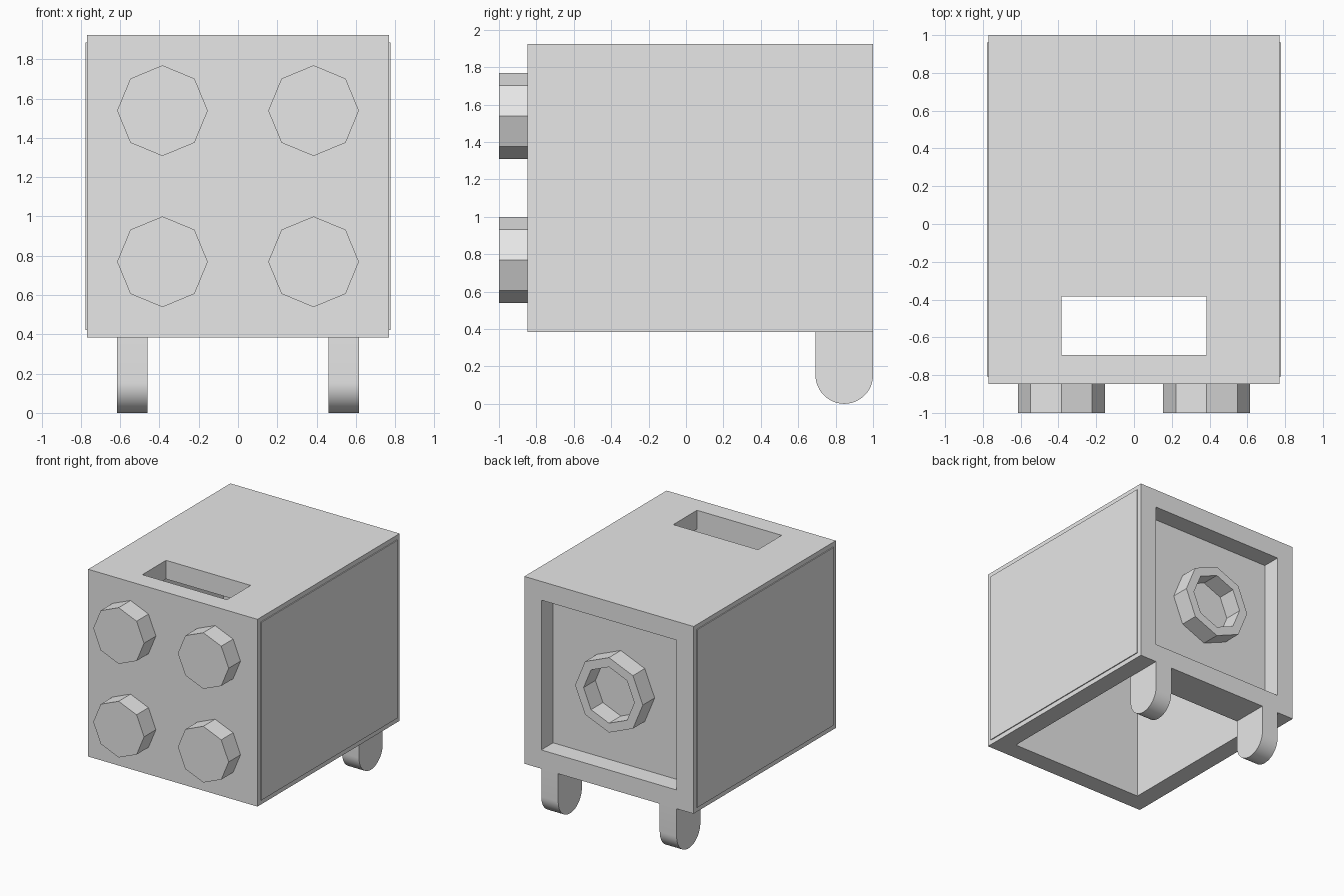
import bpy
import bmesh
from math import cos, sin, pi, radians
from mathutils import Matrix

if "Cube" in bpy.data.objects:
    bpy.data.objects.remove(bpy.data.objects["Cube"], do_unlink=True)

U = 2 / 13                      # one module: wall, stud and recess depth
FRONT, BACK = -5.5 * U, 6.5 * U
BOTTOM, TOP = 2.5 * U, 12.5 * U
MIDDLE = (BOTTOM + TOP) / 2

grey = bpy.data.materials.new("plain grey")
grey.use_nodes = True
colour = (0.8, 0.8, 0.8, 1)
grey.diffuse_color = colour
grey.node_tree.nodes["Principled BSDF"].inputs["Base Color"].default_value = colour


def finish(name, bm):
    bmesh.ops.recalc_face_normals(bm, faces=bm.faces)
    mesh = bpy.data.meshes.new(name)
    bm.to_mesh(mesh)
    bm.free()
    mesh.materials.append(grey)
    obj = bpy.data.objects.new(name, mesh)
    bpy.context.collection.objects.link(obj)
    return obj


def box(name, x, y, z):
    """Box from (low, high) pairs on each axis."""
    bm = bmesh.new()
    bmesh.ops.create_cube(bm, size=1)
    for v in bm.verts:
        v.co = [p[0] if c < 0 else p[1] for c, p in zip(v.co, (x, y, z))]
    return finish(name, bm)


def octagon(name, x, z, radius, y0, y1):
    """Eight-sided cylinder along y."""
    bm = bmesh.new()
    bmesh.ops.create_cone(bm, cap_ends=True, segments=8, radius1=radius,
                          radius2=radius, depth=y1 - y0)
    bm.transform(Matrix.Translation((x, (y0 + y1) / 2, z))
                 @ Matrix.Rotation(pi / 2, 4, "X"))
    return finish(name, bm)


def cut(obj, cutter):
    """Subtract the cutter, then discard it."""
    cutter.hide_render = True
    mod = obj.modifiers.new("cut", "BOOLEAN")
    mod.operation = "DIFFERENCE"
    mod.solver = "EXACT"
    mod.object = cutter
    bpy.context.view_layer.update()
    mesh = bpy.data.meshes.new_from_object(
        obj.evaluated_get(bpy.context.evaluated_depsgraph_get()))
    obj.modifiers.clear()
    obj.data = mesh
    bpy.data.objects.remove(cutter, do_unlink=True)


# Hollow body: open underneath, slot in the top, square recess in the back
body = box("body", (-5 * U, 5 * U), (FRONT, BACK), (BOTTOM, TOP))
cut(body, box("cavity_cutter", (-4 * U, 4 * U), (FRONT + U, BACK - 2 * U),
              (BOTTOM - U, TOP - U)))
cut(body, box("slot_cutter", (-2.5 * U, 2.5 * U), (FRONT + U, FRONT + 3 * U),
              (TOP - 2 * U, TOP + U)))
cut(body, box("recess_cutter", (-4 * U, 4 * U), (BACK - U, BACK + U),
              (BOTTOM + U, TOP - U)))

# Octagonal tube in the recess
tube = octagon("back_tube", 0, MIDDLE, 2 * U, BACK - U, BACK)
cut(tube, octagon("tube_cutter", 0, MIDDLE, 1.5 * U, BACK - 2 * U, BACK + U))

# Four octagonal studs on the front
for side, sx in (("right", -1), ("left", 1)):
    for level, sz in (("lower", -1), ("upper", 1)):
        octagon(f"{level}_{side}_stud", sx * 2.5 * U, MIDDLE + sz * 2.5 * U,
                1.5 * U, FRONT - U, FRONT)

# Thin side panels and round-ended legs
for side, s in (("right", -1), ("left", 1)):
    edge = U / 4
    box(f"{side}_panel", sorted((s * 5 * U, s * 5.05 * U)),
        (FRONT + edge, BACK - edge), (BOTTOM + edge, TOP - edge))

    bm = bmesh.new()
    arc = [(BACK - U + U * cos(a), U + U * sin(a))
           for a in (pi + pi * i / 24 for i in range(25))]
    outline = arc + [(BACK, BOTTOM), (BACK - 2 * U, BOTTOM)]
    face = bm.faces.new([bm.verts.new((s * 3 * U, y, z)) for y, z in outline])
    extruded = bmesh.ops.extrude_face_region(bm, geom=[face])["geom"]
    bmesh.ops.translate(bm, vec=(s * U, 0, 0),
                        verts=[e for e in extruded if isinstance(e, bmesh.types.BMVert)])
    leg = finish(f"{side}_leg", bm)
    bpy.ops.object.select_all(action="DESELECT")
    leg.select_set(True)
    bpy.context.view_layer.objects.active = leg
    bpy.ops.object.shade_smooth_by_angle(angle=radians(30))
